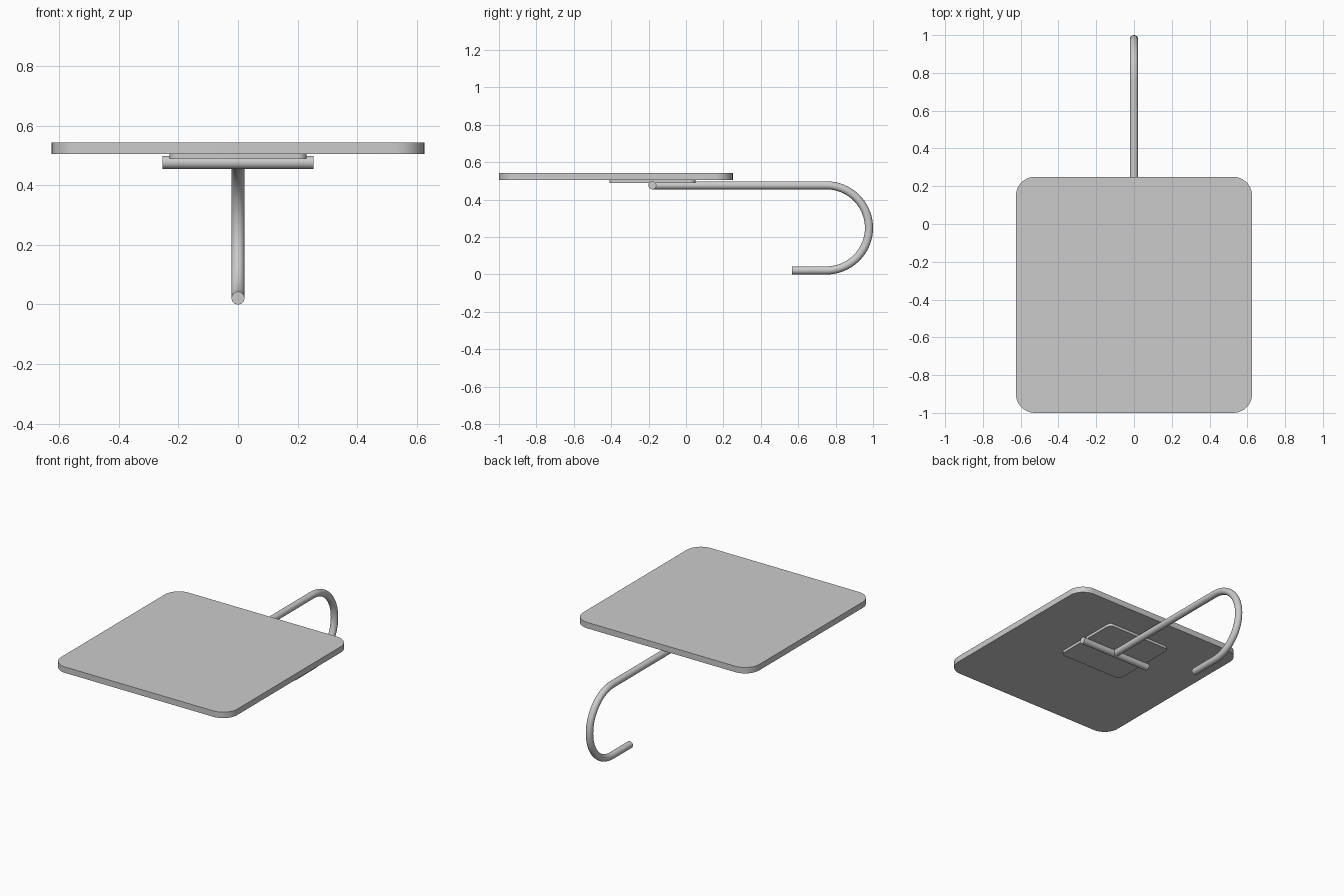
import bpy, bmesh
from math import sin, cos, pi

if "Cube" in bpy.data.objects:
    bpy.data.objects.remove(bpy.data.objects["Cube"])

R = 0.0217          # tube radius
BEND = 0.2275       # bend radius on the tube centre line
BAR_Y = -0.18       # where tube and cross bar meet
SIDES = 32


def finish(name, bm):
    bmesh.ops.recalc_face_normals(bm, faces=bm.faces)
    mesh = bpy.data.meshes.new(name)
    bm.to_mesh(mesh)
    bm.free()
    obj = bpy.data.objects.new(name, mesh)
    bpy.context.collection.objects.link(obj)
    bpy.ops.object.select_all(action='DESELECT')
    obj.select_set(True)
    bpy.context.view_layer.objects.active = obj
    bpy.ops.object.shade_smooth_by_angle(angle=pi / 6)
    return obj


def rounded_slab(name, half, cy, z0, z1, r, steps=10):
    bm = bmesh.new()
    ring = []
    for q, (sx, sy) in enumerate([(1, 1), (-1, 1), (-1, -1), (1, -1)]):
        for i in range(steps + 1):
            a = (q + i / steps) * pi / 2
            ring.append(bm.verts.new((sx * (half - r) + r * cos(a),
                                      cy + sy * (half - r) + r * sin(a), z0)))
    face = bm.faces.new(ring)
    top = bmesh.ops.extrude_face_region(bm, geom=[face], use_keep_orig=True)
    verts = [g for g in top['geom'] if isinstance(g, bmesh.types.BMVert)]
    bmesh.ops.translate(bm, verts=verts, vec=(0, 0, z1 - z0))
    return finish(name, bm)


def tube(name, rings):
    """Skin a list of vertex rings and cap both ends."""
    bm = bmesh.new()
    rows = [[bm.verts.new(p) for p in ring] for ring in rings]
    for a, b in zip(rows, rows[1:]):
        for i in range(SIDES):
            j = (i + 1) % SIDES
            bm.faces.new((a[i], a[j], b[j], b[i]))
    bm.faces.new(rows[0])
    bm.faces.new(rows[-1])
    return finish(name, bm)


angles = [2 * pi * i / SIDES for i in range(SIDES)]

# Table top and the mounting plate under it
rounded_slab("table_top", 0.625, -0.375, 0.505, 0.543, 0.1)
rounded_slab("mounting_plate", 0.23, -0.18, 0.488, 0.506, 0.03)

# Cross bar under the plate
bar_z = R + 2 * BEND
tube("cross_bar", [[(x, BAR_Y + R * cos(a), bar_z + R * sin(a)) for a in angles]
                   for x in (-0.253, 0.253)])

# Hooked support tube: straight arm, half-circle bend, short foot
cy, cz = 1 - R - BEND, R + BEND
path = [(BAR_Y, bar_z, pi / 2)]
path += [(cy + BEND * cos(t), cz + BEND * sin(t), t)
         for t in (pi / 2 - pi * i / 32 for i in range(33))]
path += [(0.568, R, -pi / 2)]
tube("support_tube", [[(R * cos(a), y + R * sin(a) * cos(t), z + R * sin(a) * sin(t))
                       for a in angles] for y, z, t in path])
